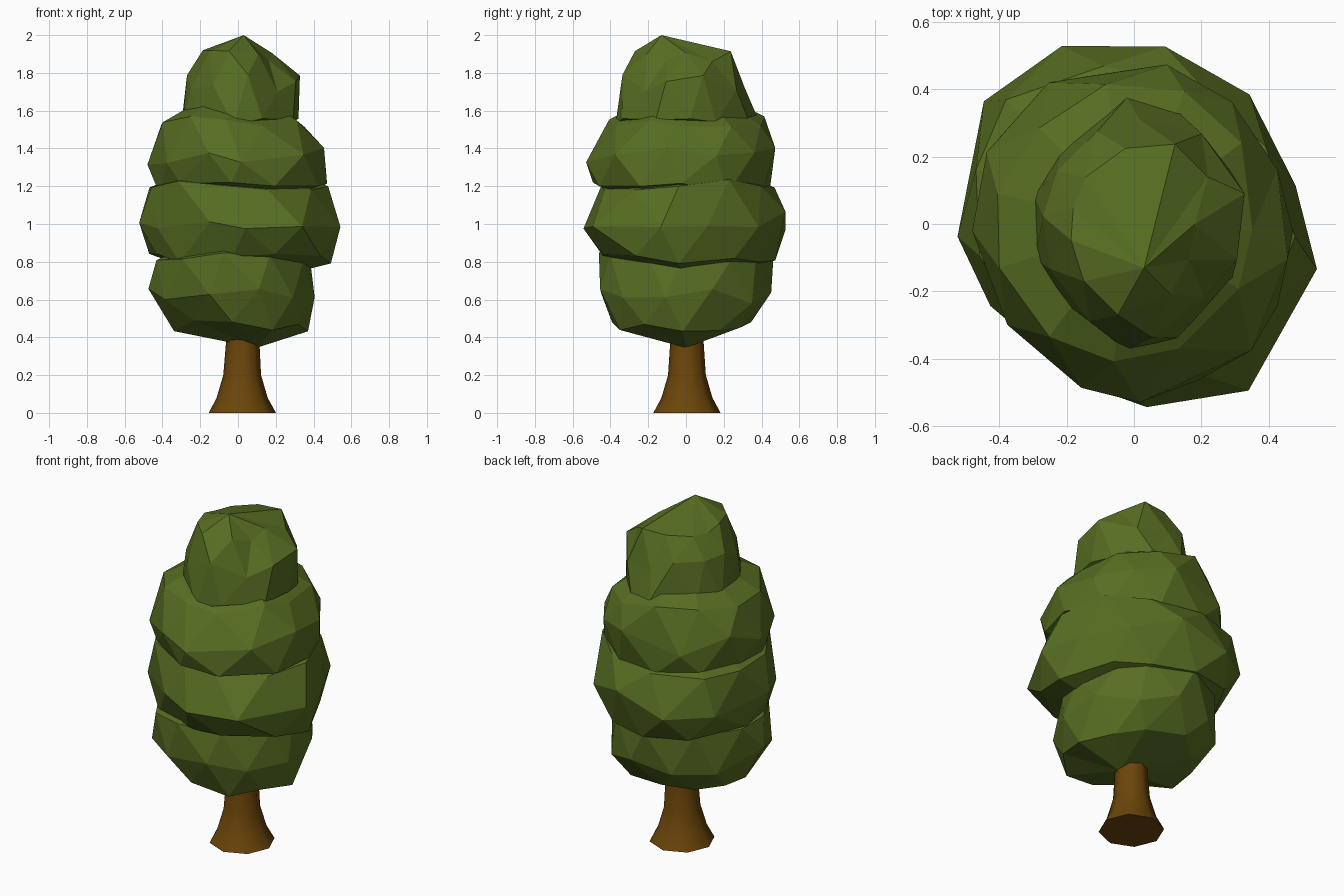
import bpy, bmesh, math, random

if "Cube" in bpy.data.objects:
    bpy.data.objects.remove(bpy.data.objects["Cube"])

random.seed(4)
LEAF_SIDES = 11
TRUNK_SIDES = 8


def material(name, color):
    m = bpy.data.materials.new(name)
    m.diffuse_color = (*color, 1)
    m.use_nodes = True
    m.node_tree.nodes["Principled BSDF"].inputs["Base Color"].default_value = m.diffuse_color
    return m


def make_object(name, bm, mat, smooth):
    bmesh.ops.recalc_face_normals(bm, faces=bm.faces)
    for f in bm.faces:
        f.smooth = smooth and len(f.verts) == 4
    mesh = bpy.data.meshes.new(name)
    bm.to_mesh(mesh)
    bm.free()
    mesh.materials.append(mat)
    obj = bpy.data.objects.new(name, mesh)
    bpy.context.collection.objects.link(obj)
    return obj


def outline_radius(radii, turn):
    t = (turn % 1) * len(radii)
    i = int(t) % len(radii)
    return radii[i] + (radii[(i + 1) % len(radii)] - radii[i]) * (t - int(t))


def ring(bm, radii, z, sides, shift=0, cx=0, cy=0, jitter=0):
    """Ring of vertices following an outline given counter-clockwise from +x."""
    out = []
    for i in range(sides):
        turn = (i + shift) / sides + random.uniform(-jitter, jitter) * 0.4
        r, a = outline_radius(radii, turn), 2 * math.pi * turn
        out.append(bm.verts.new((cx + r * math.cos(a), cy + r * math.sin(a),
                                 z + random.uniform(-jitter, jitter))))
    return out


def foliage(name, bottom, levels, top):
    """Faceted lump: staggered outline rings, closed by a point at each end."""
    bm = bmesh.new()
    n = LEAF_SIDES
    rings = [ring(bm, radii, z, n, 0.5 * (k % 2), jitter=0.035 if k != 1 else 0.05)
             for k, (z, radii) in enumerate(levels)]
    for k, (lo, hi) in enumerate(zip(rings, rings[1:])):
        if k % 2:
            lo, hi = hi, lo
        for i in range(n):
            j = (i + 1) % n
            bm.faces.new((lo[i], lo[j], hi[i]))
            bm.faces.new((lo[j], hi[j], hi[i]))
    for point, edge in ((bottom, rings[0]), (top, rings[-1])):
        pole = bm.verts.new(point)
        for i in range(n):
            bm.faces.new((edge[i], edge[(i + 1) % n], pole))
    return make_object(name, bm, leaf_mat, False)


leaf_mat = material("leaf_green", (0.095, 0.155, 0.016))
bark_mat = material("bark_brown", (0.15, 0.06, 0.003))

# Four stacked foliage lumps
foliage("foliage_bottom", (.10, 0, .345), (
    (.46, (.37, .31, .37, .31, .35, .34, .40, .39)),
    (.62, (.41, .42, .46, .43, .48, .46, .48, .44)),
    (.83, (.38, .40, .47, .44, .44, .46, .47, .40))), (0, 0, 1.0))
foliage("foliage_lower_middle", (0, 0, .67), (
    (.81, (.49, .43, .47, .51, .47, .43, .44, .52)),
    (1.02, (.54, .46, .51, .54, .53, .57, .58, .56,
            .53, .50, .47, .49, .53, .61, .59, .57)),
    (1.20, (.48, .44, .46, .53, .47, .46, .45, .47))), (0, 0, 1.37))
foliage("foliage_upper_middle", (0, 0, 1.06), (
    (1.19, (.47, .43, .45, .47, .43, .44, .50, .50)),
    (1.36, (.45, .46, .49, .49, .48, .48, .53, .51)),
    (1.55, (.35, .41, .43, .40, .42, .42, .41, .37))), (0, 0, 1.77))
foliage("foliage_top", (0, 0, 1.40), (
    (1.55, (.32, .33, .38, .31, .31, .31, .38, .34)),
    (1.75, (.34, .34, .31, .28, .27, .29, .35, .30)),
    (1.89, (.18, .29, .23, .20, .18, .22, .29, .20))), (.03, -.13, 2.0))

# Flared trunk
bm = bmesh.new()
rings = [ring(bm, [r], z, TRUNK_SIDES, 0, cx, .005)
         for z, r, cx in ((0, .178, .023), (.08, .135, .022), (.20, .10, .022),
                          (.38, .088, .025), (.60, .08, .02))]
for lower, upper in zip(rings, rings[1:]):
    for i in range(TRUNK_SIDES):
        j = (i + 1) % TRUNK_SIDES
        bm.faces.new((lower[i], lower[j], upper[j], upper[i]))
bm.faces.new(rings[0][::-1])
bm.faces.new(rings[-1])
make_object("trunk", bm, bark_mat, True)
